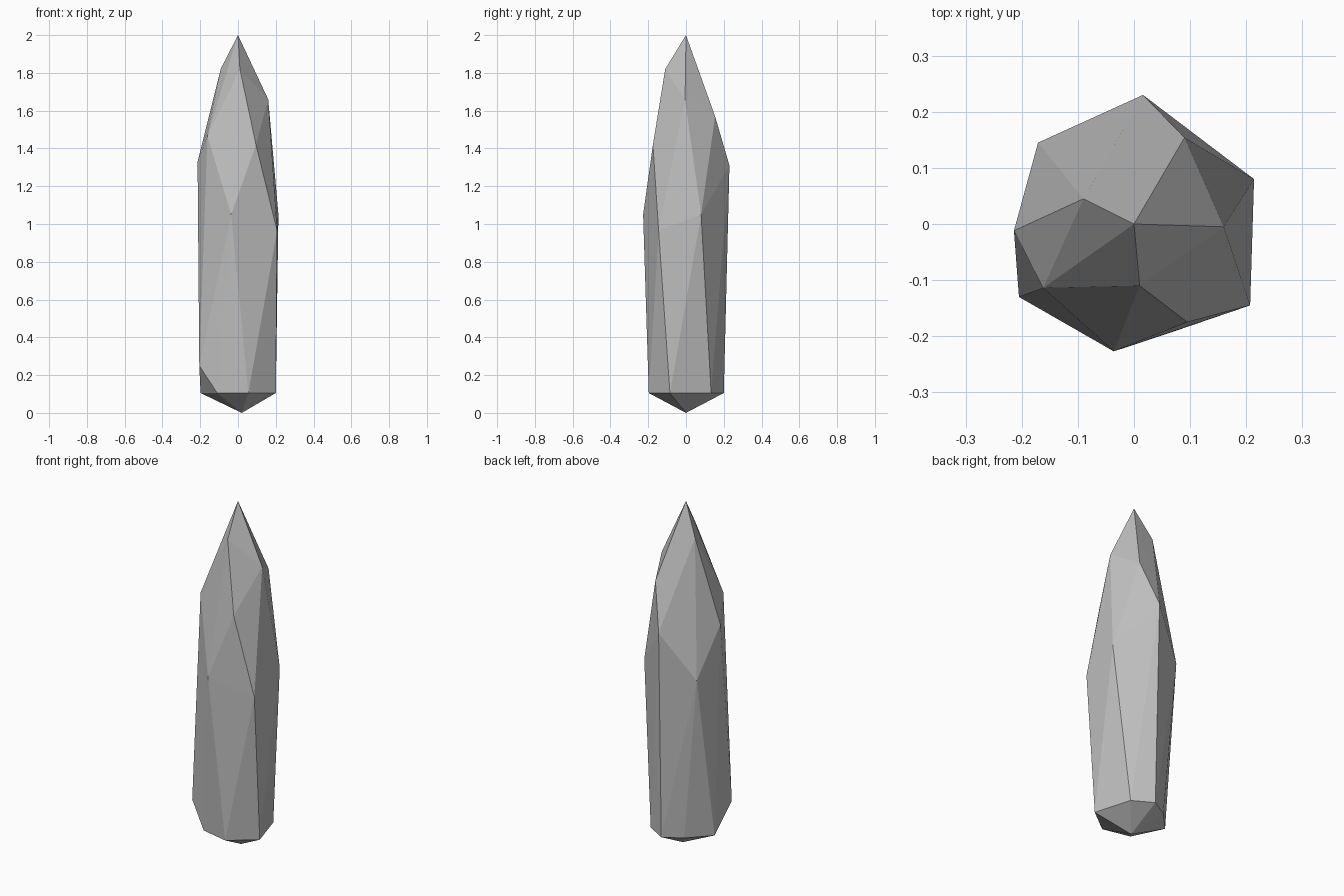
import bpy
import bmesh

# Remove the default cube
cube = bpy.data.objects.get("Cube")
if cube:
    bpy.data.objects.remove(cube, do_unlink=True)


def flat_material(name, colour):
    material = bpy.data.materials.new(name)
    material.use_nodes = True
    material.diffuse_color = colour
    shader = next(n for n in material.node_tree.nodes if n.type == "BSDF_PRINCIPLED")
    shader.inputs["Base Color"].default_value = colour
    return material


def faceted_stone(name, corners, material):
    """Wrap flat facets around the corner points."""
    bm = bmesh.new()
    for corner in corners:
        bm.verts.new(corner)
    hull = bmesh.ops.convex_hull(bm, input=bm.verts)
    loose = set(hull["geom_interior"]) | set(hull["geom_unused"])
    bmesh.ops.delete(bm, geom=[v for v in loose if isinstance(v, bmesh.types.BMVert)],
                     context="VERTS")
    bmesh.ops.recalc_face_normals(bm, faces=bm.faces)
    mesh = bpy.data.meshes.new(name)
    bm.to_mesh(mesh)
    bm.free()
    mesh.materials.append(material)
    stone = bpy.data.objects.new(name, mesh)
    bpy.context.collection.objects.link(stone)
    return stone


# Tip and the bevelled shoulder below it
tip = [(0, 0, 2)]
shoulder = [
    (.01, -.11, 1.82), (.16, -.005, 1.66), (.09, .154, 1.57),
    (-.09, .045, 1.825), (-.162, -.114, 1.465), (.095, -.175, 1.42),
]

# Widest corners around the shaft
waist = [
    (-.036, -.227, 1.05), (.207, -.145, .965), (.214, .08, 1.05),
    (.016, .23, 1.31), (-.171, .145, 1.05), (-.214, -.012, 1.33),
    (-.205, -.13, .25),
]

# Foot ring and the blunt point underneath
foot_height = .105
foot = [(x, y, foot_height) for x, y in (
    (.055, -.197), (.2, -.085), (.135, .133), (.02, .2),
    (-.086, .139), (-.198, .02), (-.11, -.16),
)]
underside = [(.02, 0, 0)]

grey = flat_material("grey_stone", (.52, .52, .52, 1))
faceted_stone("crystal_shard", tip + shoulder + waist + foot + underside, grey)
